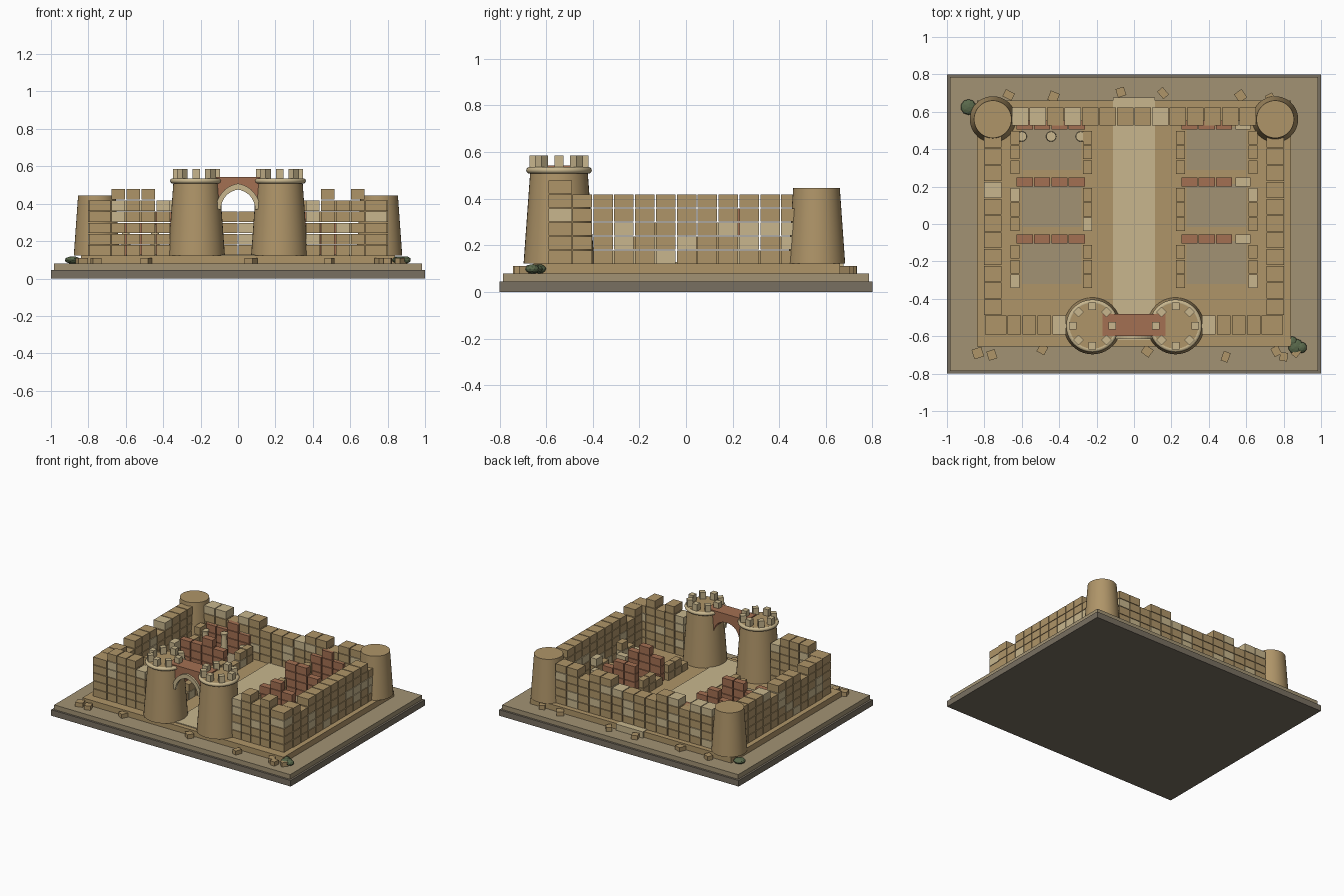
import bpy, bmesh, math, random
from mathutils import Matrix, Vector

if "Cube" in bpy.data.objects:
    bpy.data.objects.remove(bpy.data.objects["Cube"])

random.seed(4)


def mat(name, r, g, b):
    m = bpy.data.materials.new(name)
    m.diffuse_color = (r, g, b, 1)
    m.use_nodes = True
    m.node_tree.nodes["Principled BSDF"].inputs["Base Color"].default_value = m.diffuse_color
    return m


SAND = mat("sandstone", .43, .30, .14)
LIGHT = mat("pale_stone", .58, .47, .27)
RED = mat("red_brick", .37, .16, .085)
GROUND = mat("earth", .36, .29, .175)
GREY = mat("base_grey", .19, .16, .12)
GREEN = mat("shrub_green", .10, .14, .07)


def finish(name, bm, mats):
    bmesh.ops.recalc_face_normals(bm, faces=bm.faces)
    me = bpy.data.meshes.new(name)
    bm.to_mesh(me)
    bm.free()
    for m in mats:
        me.materials.append(m)
    ob = bpy.data.objects.new(name, me)
    bpy.context.collection.objects.link(ob)
    return ob


def boxes(name, items, mats):
    """items: (centre, size, rotation about z, material index)"""
    bm = bmesh.new()
    for c, s, rot, mi in items:
        m = Matrix.Translation(c) @ Matrix.Rotation(rot, 4, 'Z') @ Matrix.Diagonal((*s, 1))
        for v in bmesh.ops.create_cube(bm, size=1, matrix=m)['verts']:
            for f in v.link_faces:
                f.material_index = mi
    return finish(name, bm, mats)


def slab(name, x0, x1, y0, y1, z0, z1, m):
    return boxes(name, [(((x0 + x1) / 2, (y0 + y1) / 2, (z0 + z1) / 2),
                         (x1 - x0, y1 - y0, z1 - z0), 0, 0)], [m])


def cone(name, x, y, z0, z1, r0, r1, m, n=40):
    bpy.ops.mesh.primitive_cone_add(vertices=n, radius1=r0, radius2=r1, depth=z1 - z0,
                                    location=(x, y, (z0 + z1) / 2))
    ob = bpy.context.object
    ob.name = name
    ob.data.materials.append(m)
    bpy.ops.object.shade_smooth_by_angle(angle=math.radians(40))
    return ob


def wall(name, axis, fixed, thick, edges, heights, mats=(SAND, LIGHT), z0=.12, h=.06, gap=.006, p=.16):
    """Stacked block wall: edges along the axis, one height in courses per column"""
    items = []
    for a, b, n in zip(edges, edges[1:], heights):
        for k in range(n):
            mid, ln = (a + b) / 2, abs(b - a) - gap
            z = z0 + (k + .5) * h
            c, s = ((mid, fixed, z), (ln, thick, h - gap * .7)) if axis == 'x' else \
                   ((fixed, mid, z), (thick, ln, h - gap * .7))
            items.append((c, s, 0, int(random.random() < p)))
    return boxes(name, items, list(mats))


def steps(a, b, n):
    return [a + (b - a) * i / n for i in range(n + 1)]


def arch(w, z0, z1, n=10):
    """Pointed arch from left springing over the apex to the right"""
    h = z1 - z0
    R = (w * w + h * h) / (2 * w)
    t1 = math.atan2(h, R - w)
    half = [(-(w - R + R * math.cos(t1 * i / n)), z0 + R * math.sin(t1 * i / n)) for i in range(n + 1)]
    return half + [(-x, z) for x, z in reversed(half[:-1])]


def arch_band(name, inner, outer, y0, y1, m):
    """Extruded strip between two outlines with equal point counts"""
    bm = bmesh.new()
    rows = [[bm.verts.new((x, y, z)) for x, z in pts]
            for pts, y in ((inner, y0), (outer, y0), (outer, y1), (inner, y1))]
    for i in range(len(inner) - 1):
        for r in range(4):
            a, b = rows[r], rows[(r + 1) % 4]
            bm.faces.new((a[i], a[i + 1], b[i + 1], b[i]))
    for i in (0, -1):
        bm.faces.new([r[i] for r in rows])
    return finish(name, bm, [m])


# Base, plinth and central street
slab("base_slab", -1, 1, -.8, .8, 0, .045, GREY)
slab("ground_slab", -.985, .985, -.785, .785, .045, .08, GROUND)
slab("plinth", -.84, .84, -.655, .66, .08, .123, SAND)
slab("street", -.112, .112, -.62, .6, .12, .129, LIGHT)
slab("back_step", -.112, .112, .6, .675, .08, .127, LIGHT)

# Outer walls
front = [.36, .44, .52, .60, .68, .80]
wall("front_wall_right", 'x', -.54, .1, front, [5, 6, 5, 6, 5])
wall("front_wall_left", 'x', -.54, .1, [-v for v in front], [5, 6, 6, 6, 5])
side = steps(-.49, .495, 11)
wall("side_wall_right", 'y', .755, .095, side, [5, 4, 5, 5, 5, 5, 5, 5, 5, 5, 4])
wall("side_wall_left", 'y', -.755, .095, side, [5, 5, 4, 5, 5, 5, 4, 5, 5, 5, 5])
wall("back_wall", 'x', .575, .095, steps(-.655, .655, 14), [5, 5, 4, 5, 5, 4, 4, 4, 4, 5, 5, 4, 5, 5])

# Towers
for side_name, s in (("left", -1), ("right", 1)):
    cone(f"back_tower_{side_name}", s * .755, .56, .122, .445, .123, .1, SAND)
    gx, gy = s * .222, -.545
    cone(f"gate_tower_{side_name}", gx, gy, .122, .535, .152, .122, SAND)
    bpy.ops.mesh.primitive_torus_add(location=(gx, gy, .522), major_radius=.127, minor_radius=.014,
                                     major_segments=40, minor_segments=10)
    ring = bpy.context.object
    ring.name = f"gate_tower_ring_{side_name}"
    ring.data.materials.append(LIGHT)
    bpy.ops.object.shade_smooth_by_angle(angle=math.radians(60))
    boxes(f"gate_tower_merlons_{side_name}",
          [((gx + .106 * math.cos(a), gy + .106 * math.sin(a), .557), (.04, .04, .055), a, 0)
           for a in steps(0, 2 * math.pi, 8)[:-1]], [LIGHT])

# Gate bridge with pointed arch and pale trim
inner = arch(.105, .38, .478)
N = len(inner) - 1
top = [(-.168 + .336 * i / N, .543) for i in range(N + 1)]
top[0], top[-1] = (-.168, .38), (.168, .38)
top[1], top[-2] = (-.168, .543), (.168, .543)
arch_band("gate_bridge", inner, top, -.598, -.482, RED)
arch_band("gate_arch_trim", arch(.092, .37, .475), arch(.118, .37, .508), -.614, -.592, LIGHT)

# Ruined rooms: floor, red back wall, low side walls
red_heights = {-1: [[3, 3, 4, 3], [3, 3, 4, 3], [3, 2, 3, 3]],
               1: [[3, 4, 3, 2], [4, 4, 3, 2], [3, 4, 3, 2]]}
for s in (-1, 1):
    tag = "left" if s < 0 else "right"
    for i, y in enumerate((.225 + .305, .225, -.08)):
        x0, x1 = sorted((s * .28, s * .6))
        slab(f"room_floor_{tag}_{i}", x0, x1, y - .24, y - .012, .12, .128, GROUND)
        hs = red_heights[s][i]
        wall(f"room_brick_wall_{tag}_{i}", 'x', y, .048, steps(x0 - .03, x1 + .02, 4)[:4 if s > 0 else 5],
             hs, (RED, RED))
        if s > 0:
            wall(f"room_wall_end_{tag}_{i}", 'x', y, .048, [x1 - .06, x1 + .025], [hs[3]], (LIGHT, LIGHT))
        for part, x, h in (("outer", .637, [1, 2, 3]), ("inner", .248, [1, 2, 2])):
            wall(f"room_{part}_wall_{tag}_{i}", 'y', s * x, .048, steps(y - .265, y - .03, 3), h)

# Three broken columns in the back left room
for i, (x, h) in enumerate(((-.6, .27), (-.443, .29), (-.285, .23))):
    cone(f"column_{i}", x, .468, .122, h, .028, .018, LIGHT, 16)
    cone(f"column_cap_{i}", x, .468, h - .015, h, .024, .026, LIGHT, 16)

# Fallen blocks
rubble = [(-.835, -.69), (-.76, -.70), (-.49, -.67), (.07, -.68), (.49, -.71), (.76, -.68), (.80, -.71),
          (.87, -.685), (-.67, .69), (-.43, .68), (-.07, .705), (.155, .70), (.57, .685), (.73, .67)]
boxes("rubble", [((x, y, .095), (random.uniform(.035, .055), random.uniform(.04, .055), .032),
                  random.uniform(-.7, .7), 0) for x, y in rubble], [SAND])

# Shrubs
for i, (x, y, r) in enumerate(((-.885, .625, .042), (.865, -.655, .042), (.895, -.66, .03), (.845, -.63, .03))):
    bpy.ops.mesh.primitive_ico_sphere_add(subdivisions=2, radius=r, location=(x, y, .099))
    ob = bpy.context.object
    ob.name = f"shrub_{i}"
    ob.scale.z = .02 / r
    ob.data.materials.append(GREEN)
